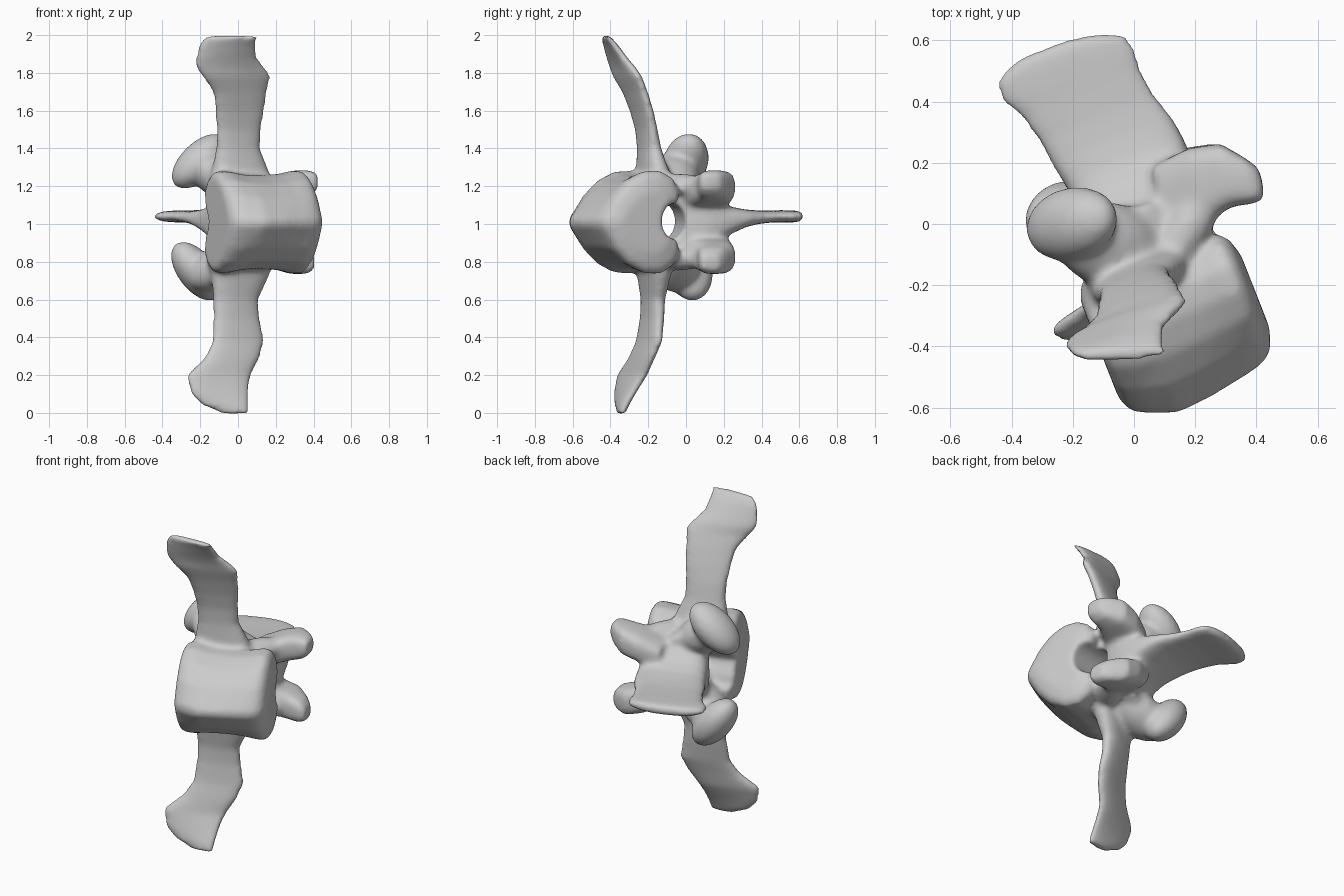
import bpy, bmesh, math
from mathutils import Vector, Matrix

if "Cube" in bpy.data.objects:
    bpy.data.objects.remove(bpy.data.objects["Cube"])

TURN = math.radians(21.5)
Z = Vector((0, 0, 1))


def axes(angle=TURN):
    """Lengthwise and backward directions for a turned cross-section."""
    c, s = math.cos(angle), math.sin(angle)
    return Vector((c, s, 0)), Vector((-s, c, 0))


A, B = axes()


def local(u, v, z):
    return A * u + B * v + Z * z


def ellipse(centre, p, q, n=24, power=0.8):
    """Rounded cross-section with half-axes p and q."""
    ring = []
    for i in range(n):
        t = math.tau * i / n
        c, s = math.cos(t), math.sin(t)
        ring.append(centre + p * math.copysign(abs(c) ** power, c)
                    + q * math.copysign(abs(s) ** power, s))
    return ring


def loft(bm, rings):
    """Skin closed rings and cap both ends."""
    part = [[bm.verts.new(p) for p in ring] for ring in rings]
    n = len(part[0])
    faces = [bm.faces.new(part[0]), bm.faces.new(part[-1])]
    for a, b in zip(part, part[1:]):
        for i in range(n):
            j = (i + 1) % n
            faces.append(bm.faces.new((a[i], a[j], b[j], b[i])))
    bmesh.ops.recalc_face_normals(bm, faces=faces)


def knob(bm, start, end, r_across, r_deep):
    """Ellipsoid reaching from start to end; r_across is its y radius."""
    start, end = Vector(start), Vector(end)
    axis = (end - start) / 2
    d = axis.normalized()
    y = (Vector((0, 1, 0)) - d * d.y).normalized()
    w = d.cross(y)
    m = Matrix((y * r_across, w * r_deep, axis)).transposed().to_4x4()
    m.translation = (start + end) / 2
    made = bmesh.ops.create_uvsphere(bm, u_segments=24, v_segments=14, radius=1, matrix=m)
    faces = {f for v in made["verts"] for f in v.link_faces}
    bmesh.ops.recalc_face_normals(bm, faces=list(faces))


def new_object(name, bm):
    mesh = bpy.data.meshes.new(name)
    bm.to_mesh(mesh)
    bm.free()
    ob = bpy.data.objects.new(name, mesh)
    bpy.context.collection.objects.link(ob)
    return ob


bm = bmesh.new()

# Body: heart-shaped section, keel bulging forward, ends slightly flared
half = [(-0.575, 0.02), (-0.5, 0.14), (-0.42, 0.22), (-0.33, 0.265), (-0.24, 0.27),
        (-0.17, 0.23), (-0.13, 0.16), (-0.15, 0.08)]
heart = half + [(-0.2, 0)] + [(v, -z) for v, z in reversed(half)]
rings = []
for u, keel, s in [(-0.255, 0.76, 0.88), (-0.235, 0.95, 0.99), (-0.18, 1.08, 1.01),
                   (-0.09, 1.21, 0.94), (0.03, 1.17, 0.92), (0.13, 1.1, 0.95), (0.2, 1.04, 1.01),
                   (0.24, 0.97, 1.02), (0.268, 0.86, 0.9), (0.288, 0.6, 0.6)]:
    rings.append([local(u, -0.33 + (v + 0.33) * (keel if v < -0.33 else s), 1.01 + z * s)
                  for v, z in heart])
loft(bm, rings)

# Side blades: height, left x, right x, centre y, turn in degrees, half thickness
upper_blade = [(1.15, -0.18, 0.19, -0.17, 20, 0.08), (1.27, -0.14, 0.165, -0.175, 20, 0.068),
               (1.4, -0.115, 0.115, -0.195, 20, 0.047), (1.5, -0.115, 0.12, -0.21, 20, 0.04),
               (1.6, -0.12, 0.14, -0.235, 21, 0.037), (1.7, -0.135, 0.155, -0.27, 21, 0.036),
               (1.78, -0.19, 0.175, -0.31, 20, 0.036), (1.83, -0.225, 0.145, -0.335, 17, 0.036),
               (1.88, -0.225, 0.105, -0.365, 14, 0.034), (1.95, -0.21, 0.1, -0.4, 8, 0.03),
               (2.0, -0.17, 0.115, -0.43, 2, 0.022)]
lower_blade = [(0.87, -0.18, 0.19, -0.17, 20, 0.08), (0.73, -0.14, 0.165, -0.17, 20, 0.068),
               (0.6, -0.13, 0.105, -0.175, 20, 0.047), (0.5, -0.13, 0.115, -0.18, 22, 0.04),
               (0.38, -0.135, 0.14, -0.195, 23, 0.037), (0.29, -0.18, 0.115, -0.235, 22, 0.036),
               (0.2, -0.275, 0.07, -0.285, 22, 0.036), (0.1, -0.25, 0.06, -0.325, 16, 0.033),
               (0.04, -0.19, 0.06, -0.34, 10, 0.03), (-0.005, -0.08, 0.06, -0.345, 6, 0.022)]
for blade in (upper_blade, lower_blade):
    rings = []
    for z, x0, x1, y, deg, thick in blade:
        p, q = axes(math.radians(deg))
        rings.append(ellipse(Vector(((x0 + x1) / 2, y, z)), p * (x1 - x0) / 2 / p.x, q * thick))
    loft(bm, rings)

# Arch roof running out into the flat rear spine
rings = []
for v, u0, u1, z, thick in [(-0.16, -0.1, 0.16, 1.01, 0.23), (-0.1, -0.12, 0.18, 1.01, 0.235),
                            (-0.04, -0.13, 0.215, 1.01, 0.225), (0.02, -0.145, 0.24, 1.01, 0.195),
                            (0.07, -0.15, 0.25, 1.01, 0.16),
                            (0.13, -0.155, 0.255, 1.015, 0.11), (0.2, -0.165, 0.255, 1.02, 0.075),
                            (0.28, -0.18, 0.245, 1.03, 0.05), (0.36, -0.19, 0.22, 1.035, 0.038),
                            (0.46, -0.215, 0.205, 1.04, 0.032), (0.53, -0.255, 0.215, 1.04, 0.033),
                            (0.59, -0.25, 0.2, 1.04, 0.033), (0.62, -0.215, 0.13, 1.04, 0.03),
                            (0.64, -0.15, 0.02, 1.04, 0.02)]:
    rings.append(ellipse(local((u0 + u1) / 2, v, z), A * (u1 - u0) / 2, Z * thick, power=0.7))
loft(bm, rings)

# Arch walls and joint knobs, above and below the middle
for s in (1, -1):
    loft(bm, [ellipse(local(-0.03, v, 1.01 + s * 0.175), A * w, Z * 0.065)
              for v, w in [(-0.28, 0.15), (-0.15, 0.14), (0.0, 0.14), (0.05, 0.12)]])
    # Rear joint: squarish wedge growing out of the roof, with a web to the blade
    p, q = axes(math.radians(10))
    loft(bm, [ellipse(Vector((x - 0.01 * (1 - s), y, 1.01 + s * dz)), q * w, Z * t, power=0.6)
              for x, y, dz, w, t in [(0.08, 0.05, 0.11, 0.14, 0.08), (0.2, 0.12, 0.16, 0.13, 0.085),
                                     (0.3, 0.16, 0.19, 0.105, 0.085),
                                     (0.38, 0.14, 0.205, 0.075, 0.07),
                                     (0.42, 0.13, 0.215, 0.05, 0.04)]])
    knob(bm, (0.08, -0.17, 1.01 + s * 0.21), (0.28, 0.15, 1.01 + s * 0.18), 0.07, 0.06)
    # Neck of the front joint
    knob(bm, (0.1, -0.11, 1.01 + s * 0.12), (-0.25, -0.03, 1.01 + s * 0.33), 0.14, 0.115)
knob(bm, (-0.07, 0.03, 1.46), (-0.335, -0.03, 1.205), 0.12, 0.1)
knob(bm, (-0.11, 0.045, 0.605), (-0.33, 0.0, 0.895), 0.12, 0.1)

bone = new_object("vertebra", bm)

# Slanted canal through the arch
bm = bmesh.new()
loft(bm, [ellipse(local(u, -0.115 - 0.2 * u, 1.015), B * 0.075, Z * 0.095, power=1)
          for u in (-0.6, 0.6)])
canal = new_object("canal_cutter", bm)
canal.hide_render = True

# Fuse the parts, open the canal and soften the joins
remesh = bone.modifiers.new("fuse", "REMESH")
remesh.mode = "VOXEL"
remesh.voxel_size = 0.013
cut = bone.modifiers.new("canal", "BOOLEAN")
cut.object = canal
cut.operation = "DIFFERENCE"
again = bone.modifiers.new("even", "REMESH")
again.mode = "VOXEL"
again.voxel_size = 0.013
soft = bone.modifiers.new("soften", "SMOOTH")
soft.factor = 0.5
soft.iterations = 12
bpy.context.view_layer.update()
graph = bpy.context.evaluated_depsgraph_get()
bone.data = bpy.data.meshes.new_from_object(bone.evaluated_get(graph))
bone.modifiers.clear()
bpy.data.objects.remove(canal)

# Single bone colour
mat = bpy.data.materials.new("bone_grey")
mat.use_nodes = True
grey = (0.6, 0.6, 0.6, 1)
mat.diffuse_color = grey
mat.node_tree.nodes["Principled BSDF"].inputs["Base Color"].default_value = grey
bone.data.materials.clear()
bone.data.materials.append(mat)
bone.data.shade_smooth()
